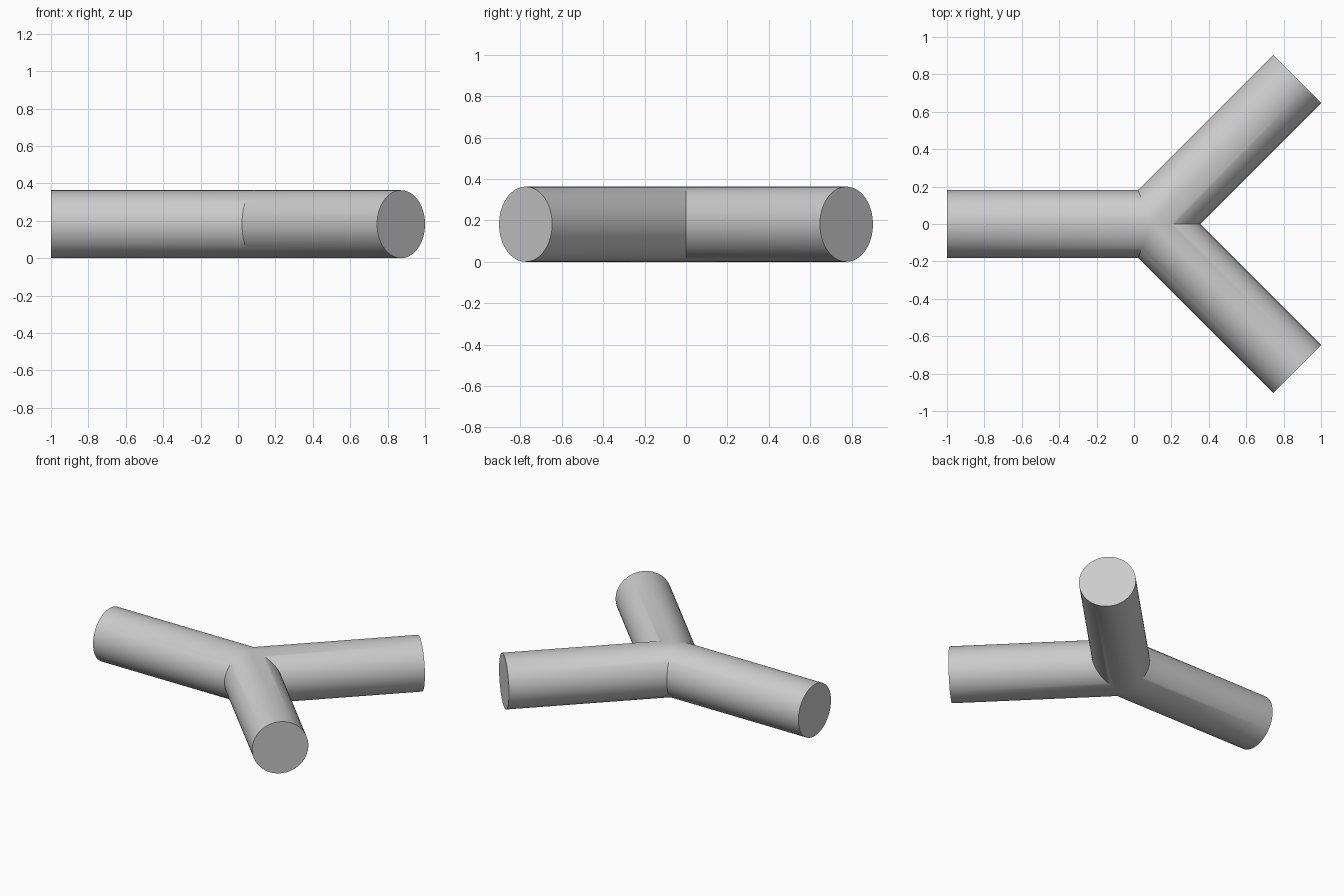
import bpy, bmesh, math
from mathutils import Matrix, Vector

cube = bpy.data.objects.get("Cube")
if cube:
    bpy.data.objects.remove(cube, do_unlink=True)

RADIUS, LENGTH, OVERLAP, SIDES = 0.1815, 1.0964, 0.3, 64
JOINT = Vector((LENGTH - 1, 0, RADIUS))
directions = [Vector((math.cos(a), math.sin(a), 0))
              for a in (math.pi, math.pi / 4, -math.pi / 4)]

mat = bpy.data.materials.new("light_grey")
mat.use_nodes = True
color = (0.6, 0.6, 0.6, 1)
mat.diffuse_color = color
mat.node_tree.nodes["Principled BSDF"].inputs["Base Color"].default_value = color


def add_branch(mesh, d):
    """Add one pipe, mitred against the other two at the joint."""
    bm = bmesh.new()
    axes = Matrix((Vector((0, 0, 1)), d.cross(Vector((0, 0, 1))) * -1, d)).transposed()
    if axes.determinant() < 0:
        axes.col[1] = -axes.col[1]
    place = Matrix.Translation(d * (LENGTH - OVERLAP) / 2) @ axes.to_4x4()
    bmesh.ops.create_cone(bm, cap_ends=True, segments=SIDES, radius1=RADIUS,
                          radius2=RADIUS, depth=LENGTH + OVERLAP, matrix=place)
    for other in directions:
        if other != d:
            bmesh.ops.bisect_plane(bm, geom=bm.verts[:] + bm.edges[:] + bm.faces[:],
                                   dist=1e-5, plane_co=(0, 0, 0),
                                   plane_no=(d - other).normalized(), clear_inner=True)
    part = bpy.data.meshes.new("branch")
    bm.to_mesh(part)
    bm.free()
    mesh.from_mesh(part)
    bpy.data.meshes.remove(part)


# Three equal pipes welded into one closed Y-shaped fitting
bm = bmesh.new()
for direction in directions:
    add_branch(bm, direction)
bmesh.ops.remove_doubles(bm, verts=bm.verts[:], dist=1e-4)
bmesh.ops.recalc_face_normals(bm, faces=bm.faces[:])
mesh = bpy.data.meshes.new("y_pipe")
bm.to_mesh(mesh)
bm.free()
mesh.materials.append(mat)
pipe = bpy.data.objects.new("y_pipe", mesh)
pipe.location = JOINT
bpy.context.collection.objects.link(pipe)

# Smooth walls with crisp end caps and seams
bpy.ops.object.select_all(action='DESELECT')
pipe.select_set(True)
bpy.context.view_layer.objects.active = pipe
bpy.ops.object.shade_smooth_by_angle(angle=math.radians(30))
